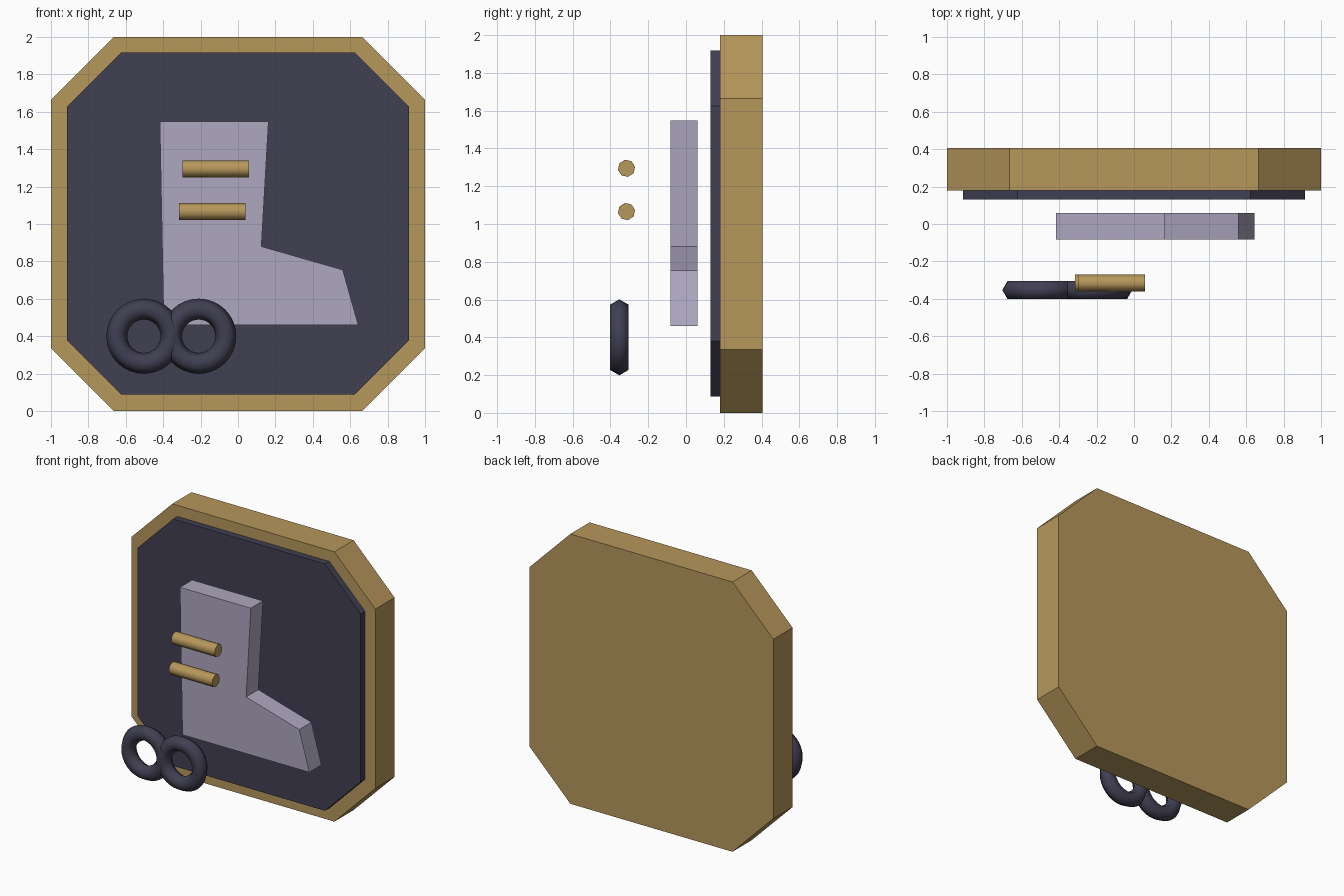
import bpy
import bmesh
from math import pi, radians
from mathutils import Matrix

cube = bpy.data.objects.get("Cube")
if cube:
    bpy.data.objects.remove(cube, do_unlink=True)


def material(name, rgb):
    mat = bpy.data.materials.new(name)
    mat.use_nodes = True
    mat.diffuse_color = (*rgb, 1)
    mat.node_tree.nodes["Principled BSDF"].inputs["Base Color"].default_value = (*rgb, 1)
    return mat


gold = material("brass gold", (0.47, 0.31, 0.105))
navy = material("dark navy", (0.052, 0.050, 0.085))
lavender = material("pale lavender", (0.42, 0.385, 0.52))


def plate(name, outline, front, back, mat):
    """Extrude an (x, z) outline from the front y to the back y."""
    bm = bmesh.new()
    face = bm.faces.new([bm.verts.new((x, front, z)) for x, z in outline])
    grown = bmesh.ops.extrude_face_region(bm, geom=[face])["geom"]
    verts = [v for v in grown if isinstance(v, bmesh.types.BMVert)]
    bmesh.ops.translate(bm, vec=(0, back - front, 0), verts=verts)
    bmesh.ops.recalc_face_normals(bm, faces=bm.faces)
    mesh = bpy.data.meshes.new(name)
    bm.to_mesh(mesh)
    bm.free()
    mesh.materials.append(mat)
    obj = bpy.data.objects.new(name, mesh)
    bpy.context.collection.objects.link(obj)
    return obj


def octagon(half, cut, mid=1.0):
    """Square with cut corners, centred on height mid."""
    inner = half - cut
    corners = [(inner, half), (half, inner), (half, -inner), (inner, -half)]
    corners += [(-x, -z) for x, z in corners]
    return [(x, z + mid) for x, z in corners]


# Backing board and raised panel
plate("backing_board", octagon(1.0, 0.335), 0.18, 0.405, gold)
plate("raised_panel", octagon(0.915, 0.292, 1.003), 0.13, 0.18, navy)

# Boot silhouette
boot = [(-0.418, 1.548), (0.163, 1.548), (0.125, 0.88),
        (0.56, 0.755), (0.643, 0.46), (-0.397, 0.46)]
plate("boot", boot, -0.083, 0.06, lavender)

# Two straps across the shaft
for name, x, z in (("upper_strap", -0.118, 1.295), ("lower_strap", -0.138, 1.066)):
    bpy.ops.mesh.primitive_cylinder_add(vertices=8, radius=0.046, depth=0.355)
    strap = bpy.context.object
    strap.name = name
    strap.data.transform(Matrix.Rotation(pi / 2, 4, "Y") @ Matrix.Rotation(radians(10), 4, "Z"))
    strap.location = (x, -0.315, z)
    strap.data.materials.append(gold)
    bpy.ops.object.shade_smooth_by_angle(angle=radians(50))

# Pair of linked rings
for name, x in (("right_ring", -0.503), ("left_ring", -0.21)):
    bpy.ops.mesh.primitive_torus_add(major_segments=32, minor_segments=6,
                                     major_radius=0.145, minor_radius=0.056,
                                     location=(x, -0.353, 0.4), rotation=(pi / 2, 0, 0))
    ring = bpy.context.object
    ring.name = name
    ring.data.materials.append(navy)
    bpy.ops.object.shade_smooth()
